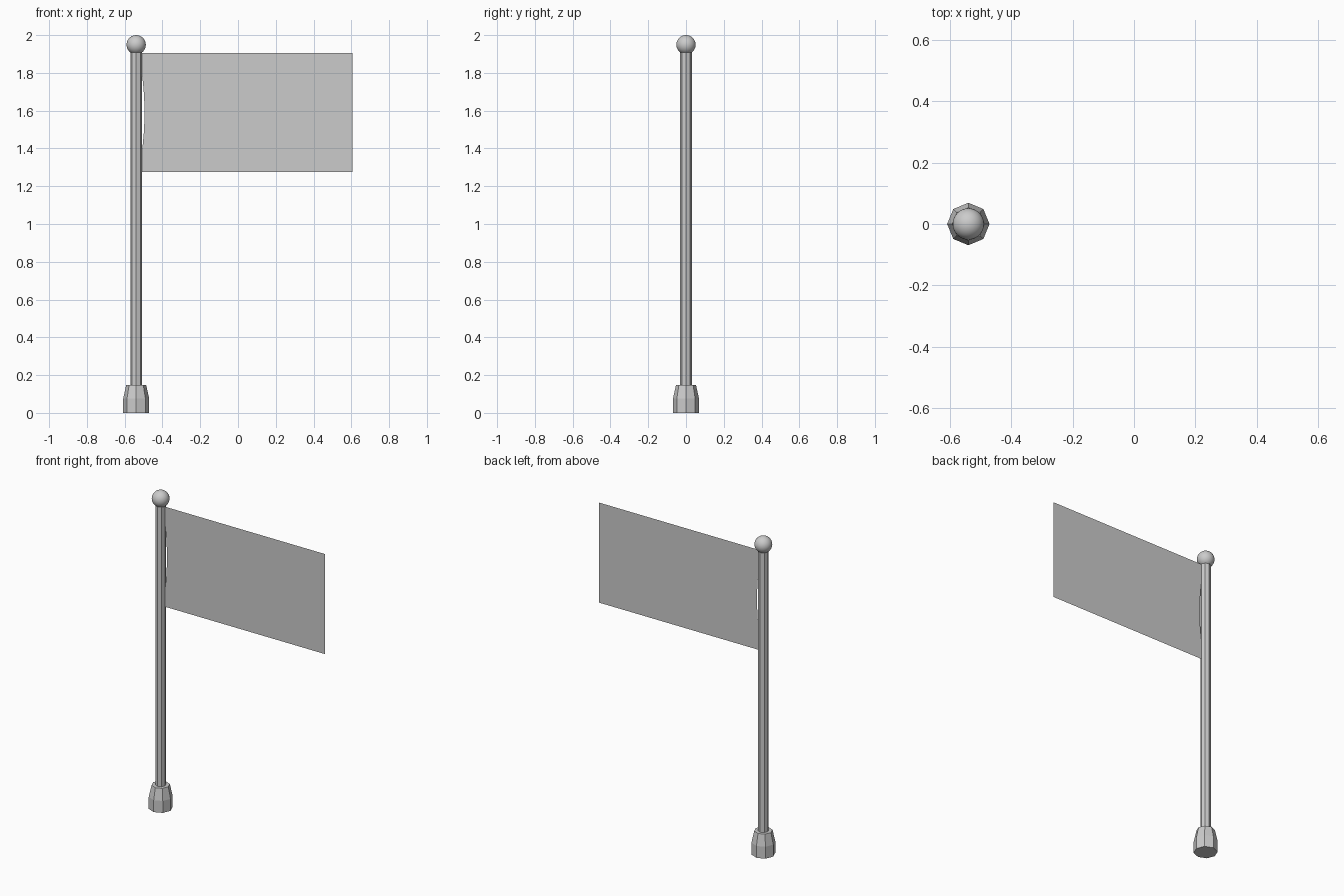
import bpy
import bmesh
import math

if "Cube" in bpy.data.objects:
    bpy.data.objects.remove(bpy.data.objects["Cube"])

POLE_X = -0.539
SIDES = 8


def make_object(name, bm):
    mesh = bpy.data.meshes.new(name)
    bm.to_mesh(mesh)
    bm.free()
    obj = bpy.data.objects.new(name, mesh)
    bpy.context.collection.objects.link(obj)
    return obj


def lathe(name, profile):
    """Closed faceted solid from (radius, z) rings around the pole axis."""
    bm = bmesh.new()
    rings = []
    for r, z in profile:
        rings.append([bm.verts.new((POLE_X + r * math.cos(math.tau * i / SIDES),
                                    r * math.sin(math.tau * i / SIDES), z))
                      for i in range(SIDES)])
    for low, high in zip(rings, rings[1:]):
        for i in range(SIDES):
            j = (i + 1) % SIDES
            bm.faces.new((low[i], low[j], high[j], high[i]))
    bm.faces.new(rings[0][::-1])
    bm.faces.new(rings[-1])
    return make_object(name, bm)


# Tapered octagonal foot and faceted pole
lathe("base", [(0.069, 0.0), (0.069, 0.075), (0.053, 0.147)])
lathe("pole", [(0.031, 0.14), (0.031, 1.92)])

# Smooth ball on top
bpy.ops.mesh.primitive_uv_sphere_add(segments=32, ring_count=16, radius=0.051,
                                     location=(POLE_X, 0, 1.949))
ball = bpy.context.object
ball.name = "ball_finial"
bpy.ops.object.shade_smooth()

# Flat cloth sheet with a slightly hollow edge against the pole
bm = bmesh.new()
top, bottom, steps = 1.905, 1.275, 12
right = 0.606
outline = [(right, bottom), (right, top)]
for i in range(steps + 1):
    t = i / steps
    bow = 1 - (2 * t - 1) ** 2
    outline.append((-0.527 + 0.032 * bow, top + (bottom - top) * t))
bm.faces.new([bm.verts.new((x, 0, z)) for x, z in outline])
bmesh.ops.recalc_face_normals(bm, faces=bm.faces)
make_object("flag", bm)
